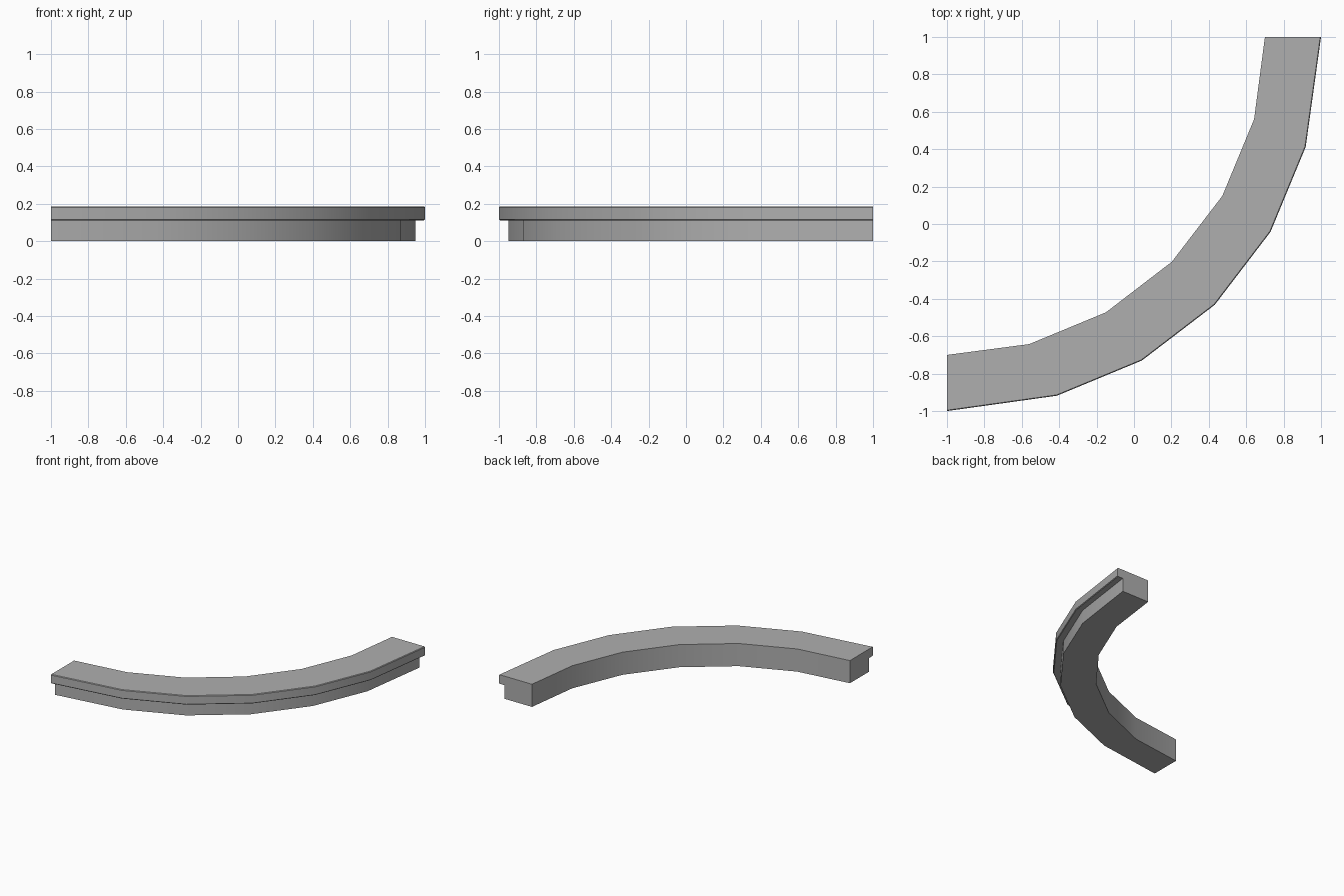
import bpy, bmesh, math
from mathutils import Vector

if "Cube" in bpy.data.objects:
    bpy.data.objects.remove(bpy.data.objects["Cube"])

# Plan of the quarter bend, centred on the corner (-1, 1)
CENTRE = Vector((-1.0, 1.0))
INNER_R = 1.70
inner = [CENTRE + INNER_R * Vector((math.sin(a), -math.cos(a)))
         for a in (math.radians(15 * i) for i in range(7))]

# Outer edge: half the corners, mirrored across the diagonal
half = [(0.0, 2.0), (0.588, 1.918), (1.042, 1.73), (1.432, 1.432)]
offsets = half + [(b, a) for a, b in reversed(half[:-1])]
outer = [CENTRE + Vector((a, -b)) for a, b in offsets]

# Cross-section: (fraction from inner to outer edge, height)
profile = [(0, 0), (0.83, 0), (0.83, 0.112), (0.985, 0.112), (1, 0.117),
           (1, 0.181), (0.985, 0.186), (0, 0.186)]

# Sweep the section along the bend and cap both ends
bm = bmesh.new()
rings = []
for p, q in zip(inner, outer):
    rings.append([bm.verts.new((*p.lerp(q, t), z)) for t, z in profile])
n = len(profile)
for r, s in zip(rings, rings[1:]):
    for j in range(n):
        k = (j + 1) % n
        bm.faces.new((r[j], r[k], s[k], s[j]))
bm.faces.new(rings[0])
bm.faces.new(rings[-1])
bmesh.ops.recalc_face_normals(bm, faces=bm.faces)

mesh = bpy.data.meshes.new("curved_ledge")
bm.to_mesh(mesh)
bm.free()
ledge = bpy.data.objects.new("curved_ledge", mesh)
bpy.context.collection.objects.link(ledge)

# Dark grey stone
stone = bpy.data.materials.new("dark_grey")
stone.diffuse_color = (0.43, 0.43, 0.43, 1)
stone.use_nodes = True
stone.node_tree.nodes["Principled BSDF"].inputs["Base Color"].default_value = stone.diffuse_color
mesh.materials.append(stone)

# Smooth along the bend, crisp at the profile edges
bpy.context.view_layer.objects.active = ledge
ledge.select_set(True)
bpy.ops.object.shade_smooth_by_angle(angle=math.radians(30))
